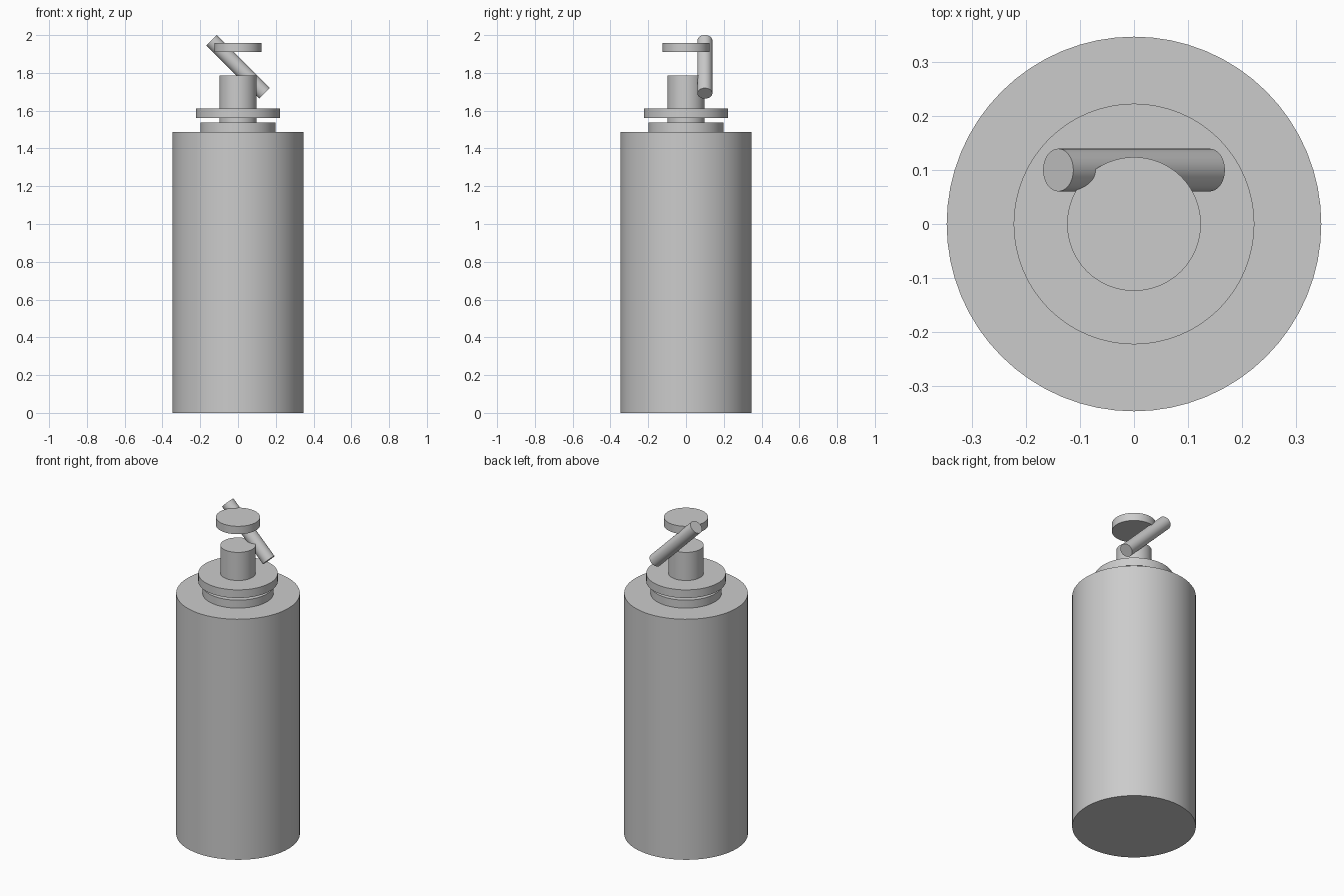
import bpy, math

if "Cube" in bpy.data.objects:
    bpy.data.objects.remove(bpy.data.objects["Cube"])

# One plain grey for the whole bottle
grey = bpy.data.materials.new("plain grey")
grey.diffuse_color = (0.6, 0.6, 0.6, 1)
grey.use_nodes = True
grey.node_tree.nodes["Principled BSDF"].inputs["Base Color"].default_value = grey.diffuse_color


def cylinder(name, radius, z0, z1, x=0, y=0, tilt=0):
    bpy.ops.mesh.primitive_cylinder_add(
        vertices=64, radius=radius, depth=z1 - z0,
        location=(x, y, (z0 + z1) / 2), rotation=(0, tilt, 0))
    ob = bpy.context.object
    ob.name = name
    ob.data.materials.append(grey)
    bpy.ops.object.shade_smooth_by_angle(angle=math.radians(30))
    return ob


# Bottle body and shoulder collar
cylinder("bottle_body", 0.347, 0, 1.488)
cylinder("shoulder_collar", 0.199, 1.488, 1.537)

# Pump neck, flange and floating press button
cylinder("pump_neck", 0.099, 1.488, 1.786)
cylinder("pump_flange", 0.223, 1.562, 1.612)
cylinder("press_button", 0.124, 1.910, 1.959)

# Slanted spout behind the neck
cylinder("spout", 0.0395, 1.832 - 0.1985, 1.832 + 0.1985,
         y=0.1, tilt=-math.pi / 4)
